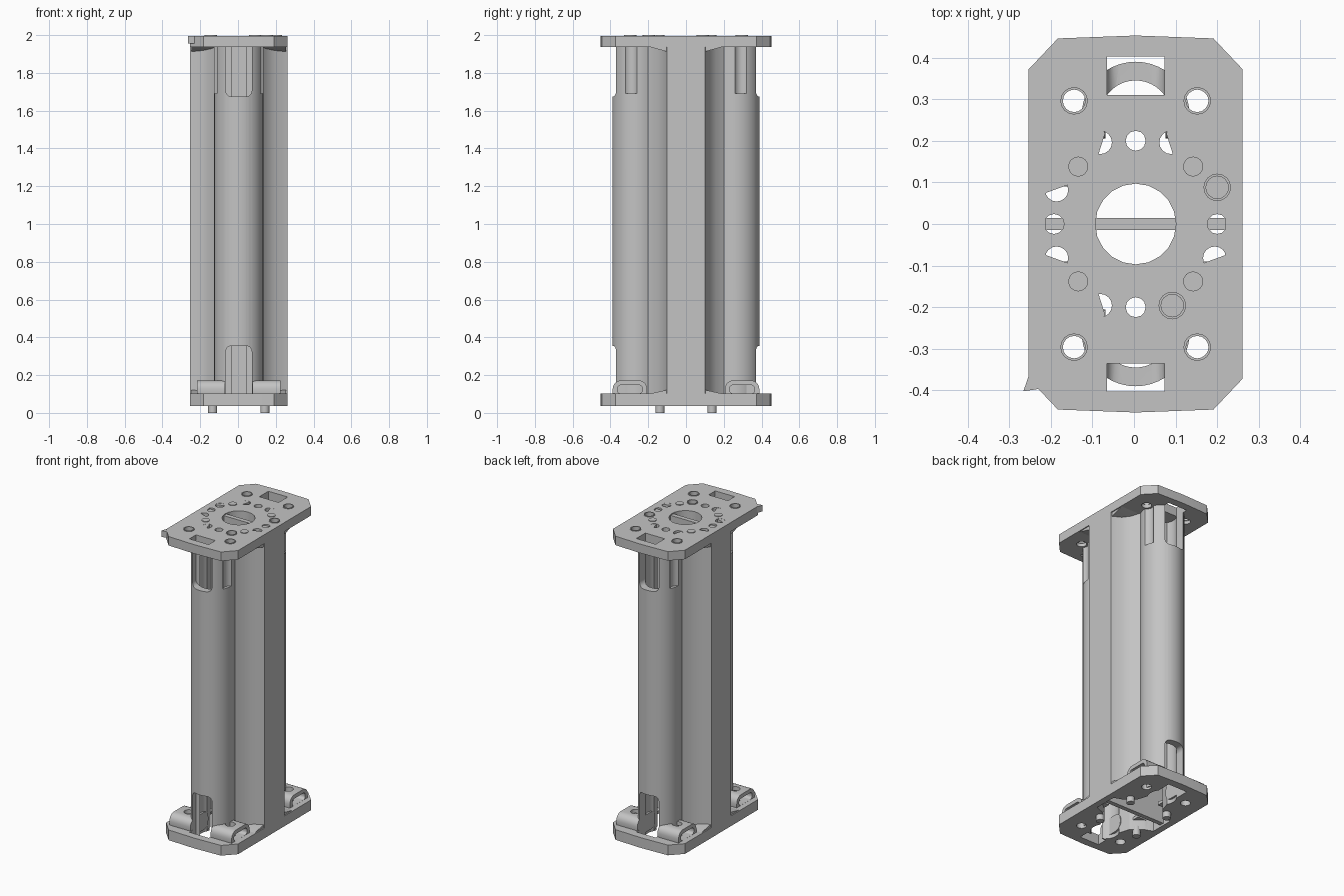
import bpy, bmesh
from math import sin, cos, radians, pi

if "Cube" in bpy.data.objects:
    bpy.data.objects.remove(bpy.data.objects["Cube"])

XC = 0.004                      # plates sit slightly off centre
PLATE_TOP = 1.996
SIGNS = [(sx, sy) for sx in (-1, 1) for sy in (-1, 1)]

grey = bpy.data.materials.new("plain grey")
grey.use_nodes = True
grey.diffuse_color = (0.55, 0.55, 0.55, 1)
grey.node_tree.nodes["Principled BSDF"].inputs["Base Color"].default_value = grey.diffuse_color


def prism(name, points, low, high, axis="z"):
    """Extrude a closed outline along z, or a (y, z) outline along x, or (x, z) along y."""
    place = {"z": lambda a, b, h: (a + XC, b, h),
             "x": lambda a, b, h: (h + XC, a, b),
             "y": lambda a, b, h: (a + XC, h, b)}[axis]
    bm = bmesh.new()
    ends = [[bm.verts.new(place(a, b, h)) for a, b in points] for h in (low, high)]
    n = len(points)
    bm.faces.new(ends[0])
    bm.faces.new(ends[1])
    for i in range(n):
        j = (i + 1) % n
        bm.faces.new((ends[0][i], ends[0][j], ends[1][j], ends[1][i]))
    bmesh.ops.recalc_face_normals(bm, faces=bm.faces)
    mesh = bpy.data.meshes.new(name)
    bm.to_mesh(mesh)
    bm.free()
    obj = bpy.data.objects.new(name, mesh)
    bpy.context.collection.objects.link(obj)
    mesh.materials.append(grey)
    return obj


def circle(x, y, r, n=16):
    return [(x + r * cos(2 * pi * i / n), y + r * sin(2 * pi * i / n)) for i in range(n)]


def rect(a0, a1, b0, b1):
    return [(a0, b0), (a1, b0), (a1, b1), (a0, b1)]


def rounded(a0, a1, b0, b1, r, n=5):
    corners = [(a1 - r, b1 - r, 0), (a0 + r, b1 - r, 90), (a0 + r, b0 + r, 180), (a1 - r, b0 + r, 270)]
    return [(a + r * cos(radians(s + 90 * i / n)), b + r * sin(radians(s + 90 * i / n)))
            for a, b, s in corners for i in range(n + 1)]


def mirrored(quarter):
    """Turn one quarter outline (ending on the y axis) into a full one."""
    half = quarter + [(-x, y) for x, y in reversed(quarter[:-1])]
    return half + [(-x, -y) for x, y in half]


def lobed(shoulder, r, start, n=14):
    arc = [radians(start + (90 - start) * i / n) for i in range(n + 1)]
    return mirrored(shoulder + [(r * cos(t), 0.26 + r * sin(t)) for t in arc])


def cut(obj, cutters):
    bpy.context.view_layer.objects.active = obj
    for c in cutters:
        mod = obj.modifiers.new("cut", "BOOLEAN")
        mod.operation = "DIFFERENCE"
        mod.solver = "EXACT"
        mod.object = c
        bpy.ops.object.modifier_apply(modifier=mod.name)
    for c in cutters:
        bpy.data.objects.remove(c)


def cavity():
    return prism("cutter", lobed([(0.215, 0.075), (0.16, 0.095), (0.095, 0.15)], 0.085, -30), -0.1, 2.1)


def strap_slots():
    slots = []
    for low, high in ((-0.1, 0.355), (1.675, 2.1)):
        for y0, y1 in ((0.31, 0.402), (-0.402, -0.335)):
            slots.append(prism("cutter", rounded(-0.069, 0.069, low, high, 0.03), y0, y1, "y"))
    return slots


def bolt_holes(r, low, high):
    return [prism("cutter", circle(sx * 0.148, sy * 0.296, r), low, high) for sx, sy in SIGNS]


def blind_holes():
    return [prism("cutter", circle(x, y, 0.028), 1.95, 2.1) for x, y in ((0.196, 0.088), (0.088, -0.196))]


plate_outline = [(0.257, 0.372), (0.187, 0.446), (0.0, 0.453)]
plate_outline = mirrored(plate_outline)
parts = []

# Hollow lobed column
column = prism("column", lobed([(0.257, 0.1), (0.192, 0.122), (0.145, 0.158)], 0.13, -27), 0.05, PLATE_TOP - 0.001)
cut(column, [cavity()] + strap_slots() + bolt_holes(0.042, 1.69, 1.94)
    + bolt_holes(0.03, 1.9, 2.1) + blind_holes())
parts.append(column)

# Web dividing the column lengthwise
parts.append(prism("centre_web", rect(-0.23, 0.23, -0.014, 0.015), 0.05, 1.99))

# Top plate with its hole pattern
top_plate = prism("top_plate", plate_outline, 1.938, PLATE_TOP)
holes = [prism("cutter", circle(0, 0, 0.097, 20), 1.9, 2.1)]
holes += [prism("cutter", circle(x, y, 0.024, 12), 1.9, 2.1)
          for x, y in ((0, 0.2), (0, -0.2), (0.196, 0), (-0.196, 0))]
for sx, sy in SIGNS:
    for x, y in ((0.19, 0.082), (0.085, 0.196)):
        if (sx, sy, x) not in ((1, 1, 0.19), (1, -1, 0.085)):
            holes.append(prism("cutter", circle(sx * x, sy * y, 0.028), 1.9, 2.1))
cut(top_plate, holes + bolt_holes(0.03, 1.9, 2.1) + blind_holes() + strap_slots())
parts.append(top_plate)

# Raised collars around the bolt holes and blind holes
collar_spots = [(sx * 0.148, sy * 0.296) for sx, sy in SIGNS] + [(0.196, 0.088), (0.088, -0.196)]
for x, y in collar_spots:
    collar = prism("hole_collar", circle(x, y, 0.033), 1.96, 2.0)
    cut(collar, [prism("cutter", circle(x, y, 0.027), 1.9, 2.1)])
    parts.append(collar)

# Thin sliver on one corner of the top plate
parts.append(prism("corner_sliver", [(-0.27, -0.402), (-0.257, -0.365), (-0.23, -0.396)], 1.955, 1.995))

# Bottom plate, open below the column
bottom_plate = prism("bottom_plate", plate_outline, 0.036, 0.102)
cut(bottom_plate, [cavity()] + strap_slots() + bolt_holes(0.03, -0.1, 0.2))
parts.append(bottom_plate)

for sx, sy in SIGNS:
    # Locating pins under the bottom plate and their ends in the top plate
    parts.append(prism("bottom_pin", circle(sx * 0.138, sy * 0.138, 0.024), 0.0, 0.06))
    parts.append(prism("top_pin", circle(sx * 0.138, sy * 0.138, 0.024), 1.96, 2.0))

    # Sloping gussets where the column meets the plates
    x0, x1 = sorted((sx * 0.11, sx * 0.25))
    for z_plate, z_column in ((1.94, 1.912), (0.1, 0.122)):
        slope = [(sy * 0.09, z_plate), (sy * 0.2, z_plate), (sy * 0.1, z_column), (sy * 0.09, z_column)]
        parts.append(prism("gusset", slope, x0, x1, "x"))

    # Arched nut holders on the bottom plate
    y0, y1 = sorted((sy * 0.206, sy * 0.388))
    x0, x1 = sorted((sx * 0.072, sx * 0.222))
    holder = prism("nut_holder", rounded(y0, y1, 0.06, 0.172, 0.045), x0, x1, "x")
    pocket = prism("cutter", rounded(y0 + 0.025, y1 - 0.025, 0.1025, 0.147, 0.018),
                   *sorted((sx * 0.115, sx * 0.3)), "x")
    cut(holder, [pocket] + [prism("cutter", circle(sx * 0.148, sy * 0.296, 0.03), -0.1, 0.3)])
    parts.append(holder)

# Smooth curved walls, keep hard edges
bpy.ops.object.select_all(action="DESELECT")
for obj in parts:
    obj.select_set(True)
bpy.context.view_layer.objects.active = parts[0]
bpy.ops.object.shade_smooth_by_angle(angle=radians(28))
